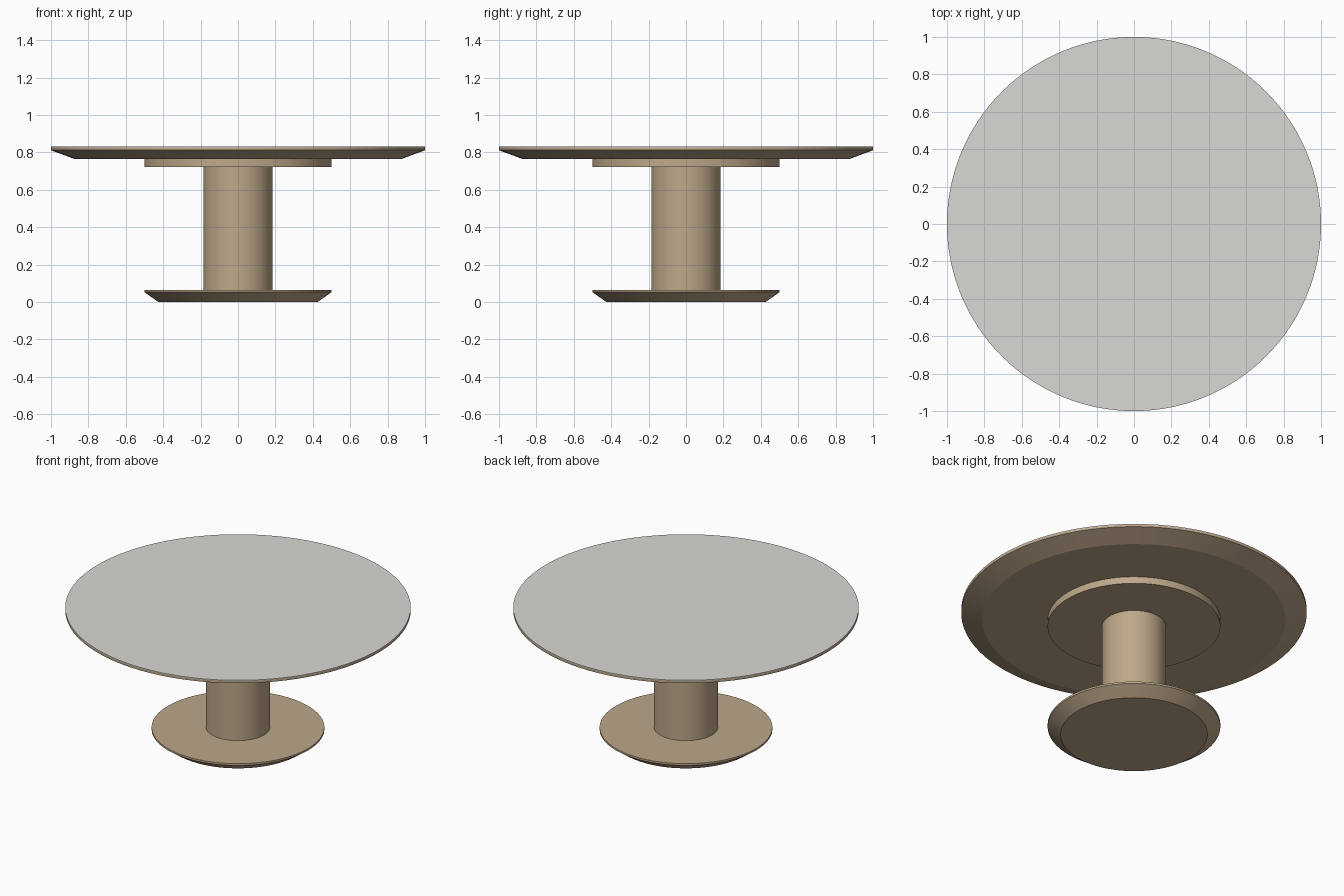
import bpy, bmesh, math

if "Cube" in bpy.data.objects:
    bpy.data.objects.remove(bpy.data.objects["Cube"])

SIDES = 128


def material(name, srgb):
    m = bpy.data.materials.new(name)
    lin = [((c / 255 + 0.055) / 1.055) ** 2.4 for c in srgb]
    m.diffuse_color = (*lin, 1)
    m.use_nodes = True
    m.node_tree.nodes["Principled BSDF"].inputs["Base Color"].default_value = m.diffuse_color
    return m


wood = material("tan wood", (190, 168, 138))
stone = material("pale grey top", (218, 216, 212))


def turned(name, profile, mat):
    """Closed solid of revolution from (radius, z) points, bottom to top."""
    bm = bmesh.new()
    rings = [[bm.verts.new((r * math.cos(2 * math.pi * i / SIDES),
                            r * math.sin(2 * math.pi * i / SIDES), z))
              for i in range(SIDES)] for r, z in profile]
    for a, b in zip(rings, rings[1:]):
        for i in range(SIDES):
            j = (i + 1) % SIDES
            bm.faces.new((a[i], a[j], b[j], b[i]))
    bm.faces.new(rings[0][::-1])
    bm.faces.new(rings[-1])
    me = bpy.data.meshes.new(name)
    bm.to_mesh(me)
    bm.free()
    me.materials.append(mat)
    ob = bpy.data.objects.new(name, me)
    bpy.context.collection.objects.link(ob)
    bpy.ops.object.select_all(action='DESELECT')
    ob.select_set(True)
    bpy.context.view_layer.objects.active = ob
    bpy.ops.object.shade_smooth_by_angle(angle=math.radians(20))
    return ob


# Foot plate with chamfered underside
turned("base", [(0.425, 0), (0.5, 0.053), (0.5, 0.065)], wood)
# Central pedestal
turned("column", [(0.185, 0.065), (0.185, 0.722)], wood)
# Support disc under the table top
turned("support_disc", [(0.5, 0.722), (0.5, 0.766)], wood)
# Chamfered table top with inlaid pale surface
turned("table_top", [(0.877, 0.766), (1, 0.812), (1, 0.826)], wood)
turned("top_surface", [(1, 0.826), (1, 0.831)], stone)
